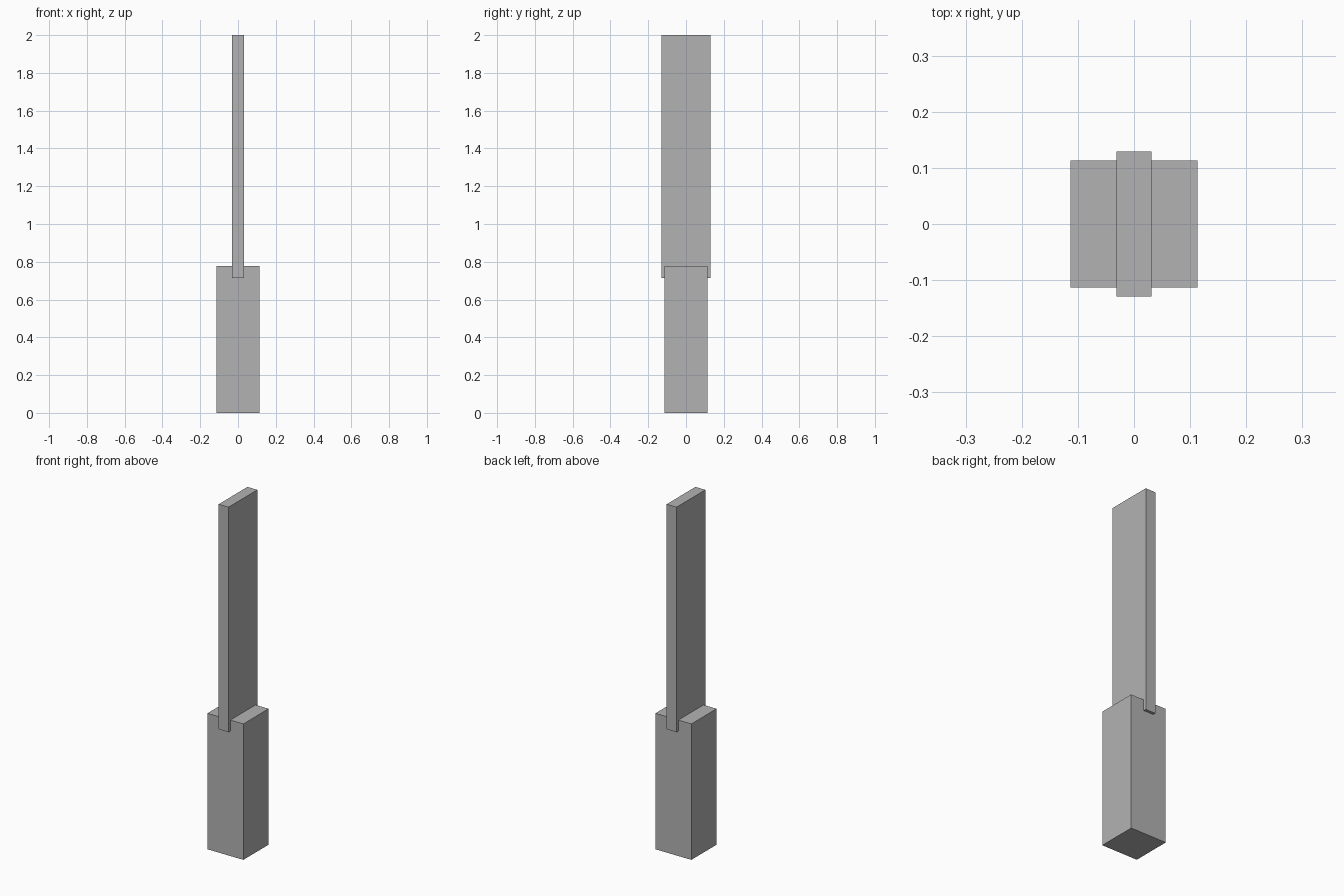
import bpy

if "Cube" in bpy.data.objects:
    bpy.data.objects.remove(bpy.data.objects["Cube"])

# single plain grey
grey = bpy.data.materials.new("grey")
grey.diffuse_color = (0.45, 0.45, 0.45, 1)
grey.use_nodes = True
grey.node_tree.nodes["Principled BSDF"].inputs["Base Color"].default_value = grey.diffuse_color


def box(name, width, depth, bottom, top):
    """Flat-faced box centred on the z axis."""
    bpy.ops.mesh.primitive_cube_add(size=1, location=(0, 0, (bottom + top) / 2))
    obj = bpy.context.object
    obj.name = name
    obj.scale = (width, depth, top - bottom)
    bpy.ops.object.transform_apply(location=False, rotation=False, scale=True)
    obj.data.materials.append(grey)
    return obj


# square base post
box("base_post", 0.227, 0.227, 0.0, 0.777)

# thin upright board set into the top of the post
box("upright_board", 0.0625, 0.259, 0.714, 2.0)
